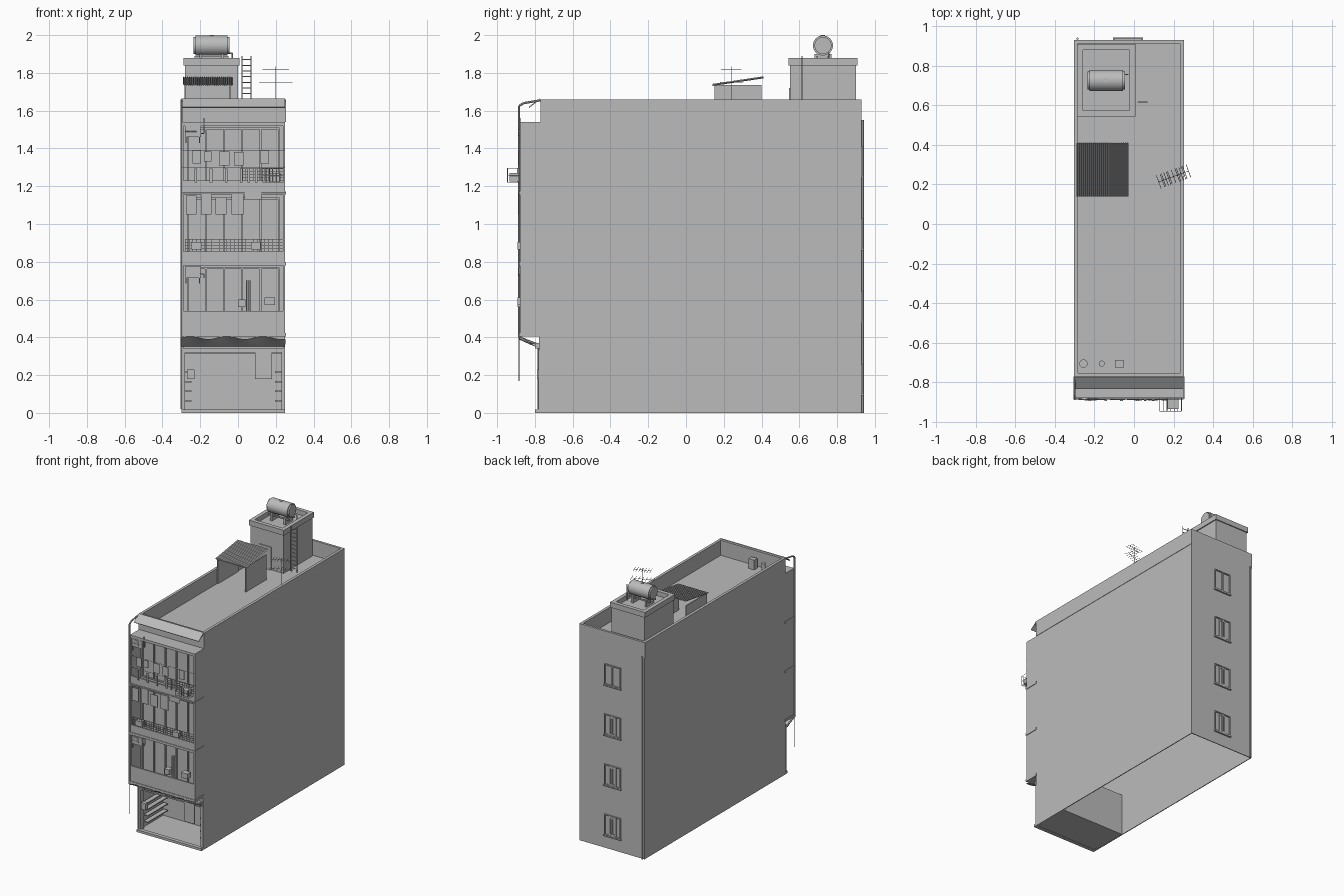
import bpy, bmesh, math
from mathutils import Vector

if "Cube" in bpy.data.objects:
    bpy.data.objects.remove(bpy.data.objects["Cube"])

grey = bpy.data.materials.new("concrete grey")
grey.use_nodes = True
GREY = (0.5, 0.5, 0.5, 1)
grey.diffuse_color = GREY
grey.node_tree.nodes["Principled BSDF"].inputs["Base Color"].default_value = GREY


def finish(name, bm):
    me = bpy.data.meshes.new(name)
    bm.normal_update()
    bm.to_mesh(me)
    bm.free()
    me.materials.append(grey)
    ob = bpy.data.objects.new(name, me)
    bpy.context.collection.objects.link(ob)
    return ob


def boxes(name, *specs):
    """Several boxes in one object, each given as x0, x1, y0, y1, z0, z1."""
    bm = bmesh.new()
    for x0, x1, y0, y1, z0, z1 in specs:
        vs = bmesh.ops.create_cube(bm, size=1)["verts"]
        for v in vs:
            v.co = Vector((x0 + (v.co.x + .5) * (x1 - x0),
                           y0 + (v.co.y + .5) * (y1 - y0),
                           z0 + (v.co.z + .5) * (z1 - z0)))
    return finish(name, bm)


def rods(name, r, *paths, sides=6):
    """Straight round rods along each path of points."""
    bm = bmesh.new()
    for path in paths:
        for a, b in zip(path, path[1:]):
            a, b = Vector(a), Vector(b)
            vs = bmesh.ops.create_cone(bm, cap_ends=True, segments=sides, radius1=r,
                                       radius2=r, depth=(b - a).length)["verts"]
            q = (b - a).to_track_quat("Z", "Y")
            for v in vs:
                v.co = q @ v.co + (a + b) / 2
    return finish(name, bm)


def smooth(ob):
    bpy.ops.object.select_all(action="DESELECT")
    ob.select_set(True)
    bpy.context.view_layer.objects.active = ob
    bpy.ops.object.shade_smooth_by_angle()


def sheet(name, nx, ny, fn, thick=.004):
    """A thin sheet whose points come from a function of u and v."""
    bm = bmesh.new()
    g = [[bm.verts.new(fn(i / nx, j / ny)) for j in range(ny + 1)] for i in range(nx + 1)]
    for i in range(nx):
        for j in range(ny):
            bm.faces.new((g[i][j], g[i + 1][j], g[i + 1][j + 1], g[i][j + 1]))
    ob = finish(name, bm)
    mod = ob.modifiers.new("thickness", "SOLIDIFY")
    mod.thickness = thick
    return ob


def frame(x0, x1, z0, z1, y0, y1, t, bars=1):
    """Window frame with upright mullions."""
    out = [(x0, x1, y0, y1, z0, z0 + t), (x0, x1, y0, y1, z1 - t, z1)]
    for i in range(bars + 2):
        x = x0 + (x1 - x0 - t) * i / (bars + 1)
        out.append((x, x + t, y0, y1, z0, z1))
    return out


L, R, F, B, FRONT = -.30, .25, -.77, .93, -.88
T = .006

# Hollow main body, open underneath
boxes("side_walls", (L, L + T, F, B, 0, 1.54), (R - T, R, F, B, 0, 1.54))
boxes("back_wall", (L, R, B - T, B, 0, 1.54))
boxes("front_wall", (L, R, F, F + T, .32, 1.54))
boxes("roof_deck", (L, R, F, B, 1.535, 1.545))
P = .018
boxes("roof_parapet", (L - .003, L + P, F, B, 1.54, 1.66), (R - P, R + .003, F, B, 1.54, 1.66),
      (L, R, F, F + P, 1.54, 1.66), (L, R, B - P, B, 1.54, 1.66))

# Open shop at street level
boxes("shop_room", (L, R, F, -.48, .002, .01), (L, R, -.486, -.48, 0, .32),
      (L, R, F, -.48, .315, .32))
boxes("shop_piers", (L, L + .02, F - .01, F + .03, 0, .33), (R - .02, R, F - .01, F + .03, 0, .33))
boxes("shop_threshold", (L, R, F - .03, F, 0, .018))
boxes("shop_header", (L, R, F - .008, F, .32, .41))
boxes("awning_roller", (L + .01, R - .01, F - .03, F, .34, .37))
boxes("shop_shelves", *[(x, x + .035, F + .03, -.5, z, z + .008)
                        for x in (L + .02, R - .055) for z in (.06, .11, .16, .21)])
boxes("shop_meter_box", (-.27, -.23, F - .02, F + .01, .18, .23))
boxes("shop_sign_plate", (.09, .18, F - .012, F - .006, .18, .36))

# Projecting balcony block
boxes("balcony_side_walls", (L, L + .012, FRONT, F, .42, 1.54), (R - .012, R, FRONT, F, .42, 1.54))
boxes("balcony_slabs", *[(L - .004, R + .004, FRONT - .004, F, z, z + .018)
                         for z in (.405, .78, 1.155)])
boxes("balcony_top", (L, R, FRONT, F, 1.52, 1.54))
boxes("balcony_fronts", *[(L, R, FRONT, FRONT + .012, a, b)
                          for a, b in ((.42, .54), (.795, .855), (1.17, 1.23))])
panes = []
for z0, z1 in ((.44, .77), (.82, 1.14), (1.19, 1.51)):
    panes += frame(-.27, .22, z0, z1, F - .012, F, .009, 4)
boxes("balcony_window_frames", *panes)

# Balcony railings with a fine grid
rail = []
for z in (.855, 1.23):
    x0 = -.28 if z < 1 else .02
    rail += [(x0, .24, FRONT, FRONT + .003, z + h, z + h + .003) for h in (.015, .03, .045, .062)]
    n = int((.24 - x0) / .02)
    rail += [(x0 + i * .02, x0 + i * .02 + .002, FRONT, FRONT + .003, z, z + .065)
             for i in range(n + 1)]
boxes("balcony_railings", *rail)

# Wire basket hanging off the upper balcony
cage = []
for z in (1.22, 1.255, 1.295):
    cage.append([(.13, FRONT, z), (.13, -.945, z), (.24, -.945, z), (.24, FRONT, z)])
cage += [[(.13 + i * .0183, -.945, 1.22), (.13 + i * .0183, -.945, 1.295)] for i in range(7)]
cage += [[(.13 + i * .0183, -.945, 1.22), (.13 + i * .0183, FRONT, 1.22)] for i in range(7)]
rods("wire_basket", .0015, *cage, sides=4)
boxes("basket_box", (.17, .225, -.935, FRONT - .005, 1.225, 1.27))

# Air conditioners with fan grilles
for z in (.715, 1.46):
    boxes("air_conditioner", (-.28, -.195, FRONT - .002, FRONT + .04, z, z + .06))
    rods("fan_ring", .026, [(-.25, FRONT - .006, z + .03), (-.25, FRONT, z + .03)], sides=20)
    rods("fan_grille", .002, [(-.28, FRONT - .008, z + .03), (-.22, FRONT - .008, z + .03)],
         [(-.25, FRONT - .008, z), (-.25, FRONT - .008, z + .06)])
    rods("air_conditioner_bracket", .003, [(-.275, FRONT, z - .03), (-.275, FRONT, z)],
         [(-.205, FRONT, z - .03), (-.205, FRONT, z)],
         [(-.18, FRONT, z + .1 * (z > 1)), (-.18, FRONT, z + .02), (-.2, FRONT, z + .02)])

# Hanging washing
wash = [(x, x + w, FRONT - .008, FRONT - .004, z0, z1) for x, w, z0, z1 in (
    (-.24, .045, 1.32, 1.39), (-.18, .04, 1.33, 1.385), (-.1, .055, 1.31, 1.385),
    (-.02, .05, 1.31, 1.38), (.12, .045, 1.32, 1.39),
    (-.275, .055, 1.05, 1.15), (-.195, .055, 1.05, 1.165), (-.12, .06, 1.05, 1.14),
    (-.035, .065, 1.05, 1.16), (.035, .09, 1.13, 1.17))]
wash += [(x, x + .014, FRONT - .014, FRONT - .008, 1.22, 1.295)
         for x in (-.23, -.15, -.07, .01, .05, .09)]
boxes("hanging_washing", *wash)
rods("washing_lines", .0015, *[[(L, FRONT - .004, z), (R, FRONT - .004, z)]
                               for z in (1.165, 1.3, 1.39)], sides=4)

# Planters and pole on the balconies
boxes("balcony_planters", *[(x, x + w, FRONT - .012, FRONT + .03, z, z + .04) for x, w, z in (
    (0, .04, .56), (.14, .055, .57), (-.25, .06, .865), (.07, .05, .865))])
rods("balcony_pole", .012, [(.055, FRONT + .02, .53), (.055, FRONT + .02, .7)], sides=8)

# Wavy lower awning and sloped top canopy
sheet("lower_awning", 40, 3, lambda u, v: (
    L + u * (R - L), FRONT + v * .08, .4 - v * .045 + .009 * (1 - v) * math.sin(u * 18)))
sheet("top_canopy", 1, 1, lambda u, v: (L + u * (R - L), F - .06 * v, 1.66 - .045 * v), .006)

# Drain pipes
rods("front_drain_pipe", .006, [(L, F, 1.655), (L, -.86, 1.64), (L, FRONT - .004, 1.625),
                                (L, FRONT - .004, .4), (L, F - .01, .36), (L, F - .01, .02)])
rods("hanging_cable", .002, [(L, FRONT - .004, .4), (L, FRONT - .004, .17)])
rods("back_drain_pipe", .006, [(L + .015, B + .006, 0), (L + .015, B + .006, 1.55)])

# Rear windows
for i in range(4):
    z = .1 + i * .384
    boxes("rear_window", *frame(-.1, .04, z, z + .16, B - .002, B + .008, .008),
          (-.105, .045, B, B + .012, z - .008, z))
    if i < 3:
        boxes("rear_window_leaf", *frame(-.06, .0, z + .008, z + .15, B, B + .006, .012, 0))

# Stair room with hollow cap
X0, X1, Y0, Y1 = -.28, 0, .55, .9
boxes("stair_room", (X0, X1, Y0, Y1, 1.54, 1.845))
E, W = .008, .022
boxes("stair_room_cap", (X0 - E, X0 + W, Y0 - E, Y1 + E, 1.84, 1.88),
      (X1 - W, X1 + E, Y0 - E, Y1 + E, 1.84, 1.88),
      (X0, X1, Y0 - E, Y0 + W, 1.84, 1.88), (X0, X1, Y1 - W, Y1 + E, 1.84, 1.88))
boxes("stair_room_door", (-.2, -.1, Y0 - .006, Y0, 1.545, 1.72))

# Water tank on a stand
smooth(rods("water_tank", .053, [(-.225, .725, 1.945), (-.055, .725, 1.945)], sides=32))
smooth(rods("tank_ends", .045, [(-.235, .725, 1.945), (-.045, .725, 1.945)], sides=32))
rods("tank_hatch", .012, [(-.14, .725, 1.99), (-.14, .725, 2.0)], sides=12)
boxes("tank_stand", *[(x, x + .015, .68, .77, 1.845, 1.9) for x in (-.205, -.09)],
      (-.23, -.05, .69, .7, 1.88, 1.89), (-.23, -.05, .75, .76, 1.88, 1.89))
rods("tank_pipe", .004, [(-.05, .755, 1.905), (-.03, .755, 1.905), (-.03, .755, 1.845)])

# Ladder beside the stair room
rods("ladder", .003, *[[(x, .615, 1.545), (x, .615, 1.89)] for x in (.02, .068)],
     *[[(.02, .615, 1.57 + i * .03), (.068, .615, 1.57 + i * .03)] for i in range(11)])

# Shed with corrugated roof
boxes("shed_walls", (-.282, -.274, .15, .4, 1.545, 1.735), (-.046, -.038, .15, .4, 1.545, 1.735))
sheet("shed_roof", 104, 1, lambda u, v: (
    -.29 + .26 * u, .14 + .27 * v, 1.738 + .04 * v + .004 * math.sin(u * 52 * math.pi)), .003)

# Aerial
ax, ay, d = .2, .24, Vector((.94, .34, 0))
c = Vector((ax, ay, 0))
bars = [[(ax, ay, 1.545), (ax, ay, 1.835)]]
for z, w in ((1.75, .08), (1.82, .06)):
    mid = c + Vector((0, 0, z))
    bars.append([mid - d * w, mid + d * w])
    for k in range(-3, 4):
        p, n = mid + d * w * k / 3, Vector((-.34, .94, 0)) * .035
        bars.append([p - n, p + n])
rods("aerial", .0015, *bars, sides=4)

# Pots and vent at the front of the roof
rods("roof_pot_large", .021, [(-.255, -.705, 1.545), (-.255, -.705, 1.62)], sides=16)
rods("roof_pot_small", .015, [(-.163, -.705, 1.545), (-.163, -.705, 1.61)], sides=16)
boxes("roof_vent_box", (-.097, -.05, -.725, -.687, 1.545, 1.62))
